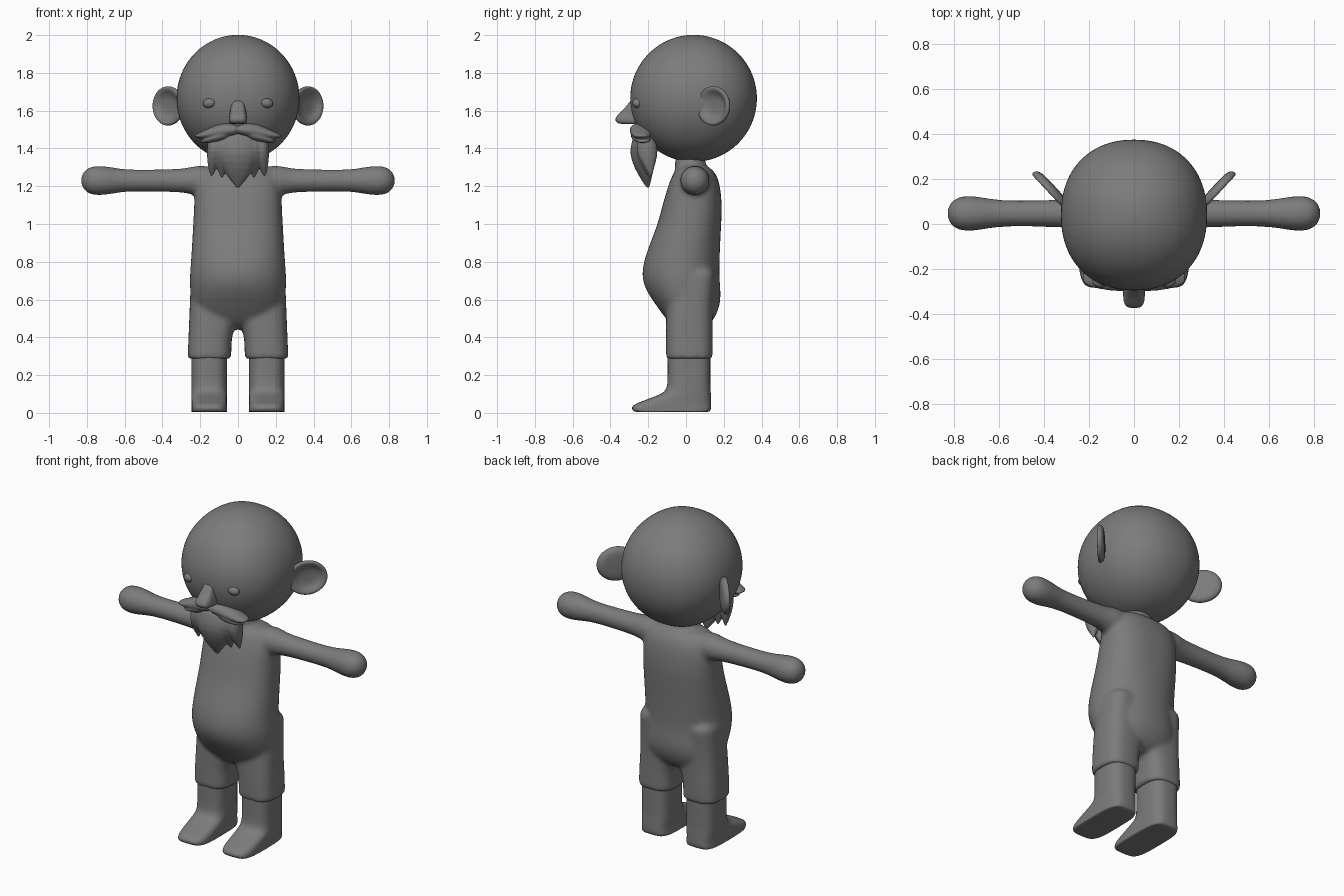
import bpy, bmesh, math
from mathutils import Matrix, Vector

if "Cube" in bpy.data.objects:
    bpy.data.objects.remove(bpy.data.objects["Cube"])

# one dark grey for the whole figure
GREY = bpy.data.materials.new("dark_grey")
GREY.diffuse_color = (.2, .2, .2, 1)
GREY.use_nodes = True
GREY.node_tree.nodes["Principled BSDF"].inputs["Base Color"].default_value = GREY.diffuse_color


def ring_point(a, rx, ry, e):
    c, s = math.cos(a), math.sin(a)
    return (rx * math.copysign(abs(c) ** (2 / e), c),
            ry * math.copysign(abs(s) ** (2 / e), s))


def loft(bm, rings, axis='z', e=2.0, n=24, flip=1):
    """Skin rings (t, a0, a1, b0, b1[, e]): position on the axis, extents of the other two axes, squareness."""
    loops = []
    for t, a0, a1, b0, b1, *own in rings:
        loop = []
        for i in range(n):
            u, v = ring_point(2 * math.pi * i / n, (a1 - a0) / 2, (b1 - b0) / 2, own[0] if own else e)
            u, v = u + (a0 + a1) / 2, v + (b0 + b1) / 2
            co = (u, v, t) if axis == 'z' else (t, u, v)
            loop.append(bm.verts.new((co[0] * flip, co[1], co[2])))
        loops.append(loop)
    for p, q in zip(loops, loops[1:]):
        for i in range(n):
            j = (i + 1) % n
            bm.faces.new((p[i], p[j], q[j], q[i]))
    bm.faces.new(loops[0])
    bm.faces.new(loops[-1])


def finish(bm, name, mirror=False, sub=1, voxel=0, smooth=0):
    bmesh.ops.recalc_face_normals(bm, faces=bm.faces)
    me = bpy.data.meshes.new(name)
    bm.to_mesh(me)
    bm.free()
    me.materials.append(GREY)
    ob = bpy.data.objects.new(name, me)
    bpy.context.collection.objects.link(ob)
    for p in me.polygons:
        p.use_smooth = True
    if mirror:
        m = ob.modifiers.new("mirror", 'MIRROR')
        m.use_mirror_merge = False
    if sub:
        m = ob.modifiers.new("round", 'SUBSURF')
        m.levels = m.render_levels = sub
    if voxel:
        m = ob.modifiers.new("fuse", 'REMESH')
        m.mode, m.voxel_size, m.use_smooth_shade = 'VOXEL', voxel, True
    if smooth:
        m = ob.modifiers.new("soften", 'SMOOTH')
        m.factor, m.iterations = 0.5, smooth
    return ob


# body: torso with round belly, neck, shorts and arms fused together
body = bmesh.new()
torso = [(1.315, .13, -.03, .10, 2.4), (1.285, .2, -.06, .15, 2.4), (1.22, .228, -.09, .18, 2.5),
         (1.1, .233, -.125, .192, 2.5), (1.0, .238, -.15, .187, 2.4), (.9, .244, -.19, .182, 2.3),
         (.8, .25, -.226, .178, 2.2), (.72, .257, -.236, .177, 2.1), (.65, .255, -.214, .184, 2.1),
         (.58, .25, -.166, .184, 2.2), (.5, .225, -.11, .155, 2.2), (.44, .15, -.05, .10, 2.2)]
loft(body, [(z, -w, w, f, b, e) for z, w, f, b, e in torso], n=32)
loft(body, [(z, -.09, .09, -.06, .105) for z in (1.2, 1.27, 1.33, 1.37)])
shorts = [(.285, .035, 0), (.29, .035, 0), (.31, .035, 0), (.4, .033, 0), (.44, .02, 0), (.5, .0, 0),
          (.6, .0, .005), (.7, .02, .015), (.78, .05, .03)]
arm = [(.12, .07), (.2, .085), (.26, .069), (.32, .062), (.5, .058), (.6, .06), (.66, .07),
       (.71, .078), (.76, .08), (.8, .066), (.822, .042), (.831, .015)]
for side in (1, -1):
    loft(body, [(z, x, .267 - max(0, z - .3) * .04, -.107 + d, .142 + d * .6) for z, x, d in shorts],
         e=2.8, flip=side)
    loft(body, [(x, .047 - r, .047 + r, 1.23 - r, 1.23 + r) for x, r in arm], 'x', flip=side)
finish(body, "body", sub=2, voxel=.012, smooth=9)

# lower legs with feet
bm = bmesh.new()
foot = [(.004, -.26, .115, 4), (.006, -.275, .125, 4), (.02, -.288, .133, 4), (.04, -.285, .134, 3.6),
        (.055, -.25, .134, 3.4), (.08, -.185, .133, 3.2), (.1, -.13, .132, 3), (.125, -.1, .13, 2.8),
        (.18, -.098, .13, 2.8), (.3, -.098, .13, 2.8), (.34, -.098, .13, 2.8), (.36, -.09, .12, 2.8)]
loft(bm, [(z, .057, .247, f, b, e) for z, f, b, e in foot], n=32)
finish(bm, "lower_leg", mirror=True)

# head, slightly squarish seen from above
bm = bmesh.new()
head = []
for i in range(25):
    a = math.pi * (.01 + .98 * i / 24)
    r = math.sin(a)
    head.append((1.665 - .337 * math.cos(a), -.327 * r, .327 * r, .04 - .337 * r, .04 + .337 * r))
loft(bm, head, e=2.2, n=48)
finish(bm, "head")

# eyes
bm = bmesh.new()
bmesh.ops.create_uvsphere(bm, u_segments=16, v_segments=8, radius=1)
bm.transform(Matrix.Translation((.15, -.255, 1.64)) @ Matrix.Rotation(.15, 4, 'Y')
             @ Matrix.Diagonal((.038, .03, .027, 1)))
finish(bm, "eye", mirror=True)

# nose
bm = bmesh.new()
nose = [(1.528, .037, -.345), (1.535, .048, -.368), (1.555, .05, -.378), (1.575, .046, -.366),
        (1.61, .04, -.325), (1.65, .033, -.297), (1.68, .022, -.27)]
loft(bm, [(z, -w, w, f, -.2) for z, w, f in nose], e=3.6)
finish(bm, "nose")

# dished ears, turned outwards and back, with the inner side running into the head
bm = bmesh.new()
dish = [(-.022, .05), (-.018, .088), (-.002, .106), (.014, .106), (.02, .095),
        (.012, .078), (-.006, .058), (-.009, .02)]
loft(bm, [(t, -r * 1.25, r * .97, -r, r) for t, r in dish])
turn = Vector((.73, -.68, 0)).to_track_quat('Z', 'Y').to_matrix().to_4x4()
bm.transform(Matrix.Translation((.375, .16, 1.625)) @ turn)
finish(bm, "ear", mirror=True)

# beard: a broad middle with pointed side locks (tip x, tip z, root x, half width)
beard = bmesh.new()
locks = [(0, 1.185, 0, .115), (.085, 1.235, .075, .055), (-.085, 1.235, -.075, .055),
         (.142, 1.235, .115, .04), (-.142, 1.235, -.115, .04)]
for tx, tz, x, w in locks:
    fwd = .28 * abs(x)
    rings = []
    for k, s, f, b in ((0, .004, -.205, -.195), (.15, .35, -.235, -.185), (.35, .75, -.272, -.17),
                       (.6, 1, -.3, -.155), (.8, 1, -.29, -.17), (1, .8, -.27, -.18)):
        c = tx + (x - tx) * k
        rings.append((tz + (1.49 - tz) * k, c - w * s, c + w * s, f + fwd, b + fwd * .3))
    loft(beard, rings)
finish(beard, "beard", sub=1, voxel=.006, smooth=3)

# moustache: two swept halves, each ending in two points
bm = bmesh.new()
upper = [(-.01, -.295, -.2, 1.475, 1.52), (.04, -.3, -.2, 1.465, 1.537), (.1, -.298, -.19, 1.45, 1.532),
         (.16, -.288, -.18, 1.45, 1.505), (.2, -.28, -.19, 1.45, 1.485), (.232, -.26, -.21, 1.462, 1.472)]
lower = [(.04, -.29, -.2, 1.455, 1.51), (.1, -.295, -.19, 1.435, 1.5), (.15, -.285, -.18, 1.43, 1.47),
         (.2, -.255, -.2, 1.428, 1.438)]
for side in (1, -1):
    for lock in (upper, lower):
        loft(bm, lock, 'x', flip=side)
finish(bm, "moustache", sub=1, voxel=.006, smooth=2)
